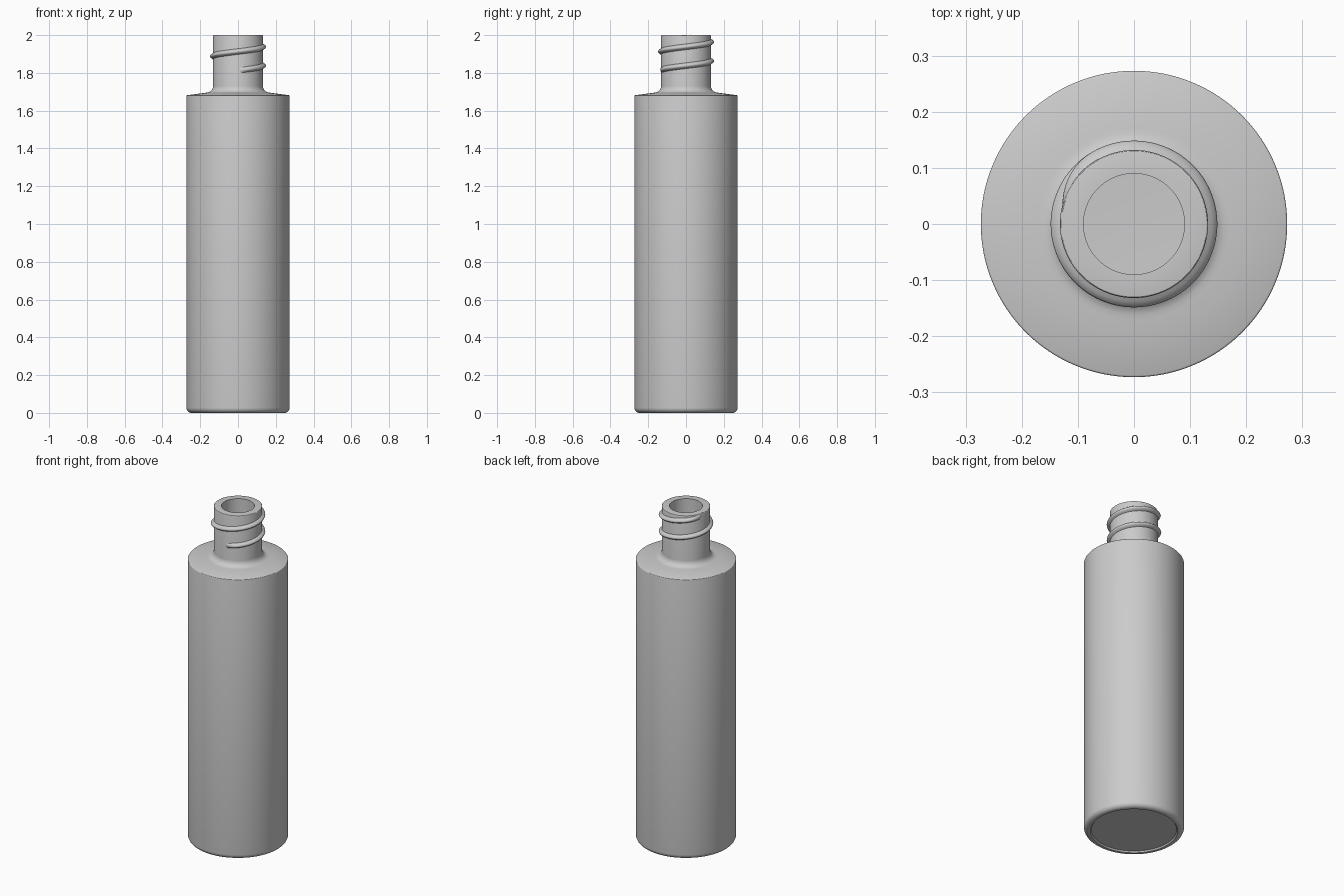
import bpy, bmesh, math

if "Cube" in bpy.data.objects:
    bpy.data.objects.remove(bpy.data.objects["Cube"])


def finish(bm, name, angle):
    bmesh.ops.recalc_face_normals(bm, faces=bm.faces)
    mesh = bpy.data.meshes.new(name)
    bm.to_mesh(mesh)
    bm.free()
    ob = bpy.data.objects.new(name, mesh)
    bpy.context.collection.objects.link(ob)
    bpy.ops.object.select_all(action='DESELECT')
    bpy.context.view_layer.objects.active = ob
    ob.select_set(True)
    bpy.ops.object.shade_smooth_by_angle(angle=math.radians(angle))
    return ob


def arc(cx, cz, r, a0, a1, n=6):
    return [(cx + r * math.cos(math.radians(a0 + (a1 - a0) * i / n)),
             cz + r * math.sin(math.radians(a0 + (a1 - a0) * i / n))) for i in range(n + 1)]


def lathe(name, profile, steps=128):
    bm = bmesh.new()
    vs = [bm.verts.new((r, 0, z)) for r, z in profile]
    es = [bm.edges.new(p) for p in zip(vs, vs[1:])]
    bmesh.ops.spin(bm, geom=vs + es, axis=(0, 0, 1), cent=(0, 0, 0),
                   angle=2 * math.pi, steps=steps)
    bmesh.ops.remove_doubles(bm, verts=bm.verts, dist=1e-5)
    return finish(bm, name, 30)


# Hollow bottle: recessed base, wall, shoulder, neck, then the inside surface
R, NECK, BORE = 0.273, 0.132, 0.09
outer = ([(0, 0.008), (0.232, 0.008), (0.238, 0)]
         + arc(R - 0.027, 0.027, 0.027, -90, 0)
         + arc(R - 0.004, 1.678, 0.004, 0, 80, 3)
         + [(0.20, 1.691)]
         + arc(NECK + 0.036, 1.731, 0.036, 275, 180)
         + arc(NECK - 0.004, 1.996, 0.004, 0, 90, 3))
inner = ([(BORE, 2.0), (BORE, 1.70)]
         + arc(0.20, 1.61, 0.03, 80, 0)
         + arc(0.20, 0.07, 0.03, 0, -90)
         + [(0, 0.04)])
lathe("bottle", outer + inner)

# Screw thread: rounded ridge swept along a helix, tapering at both ends
START, END, PITCH, Z0 = -90, 530, 0.1, 1.838
N = 220
bm = bmesh.new()
rings = []
for i in range(N + 1):
    deg = START + (END - START) * i / N
    a = math.radians(deg)
    fade = min(1, (deg - START) / 35, (END - deg) / 50)
    fade = math.sin(max(fade, 0.02) * math.pi / 2)
    z = Z0 + PITCH * deg / 360
    section = [(-0.003, -0.017), (0.006, -0.012), (0.014, -0.006), (0.0165, 0),
               (0.014, 0.006), (0.006, 0.012), (-0.003, 0.017)]
    ring = []
    for dr, dz in section:
        r = NECK - 0.003 + (dr + 0.003) * fade
        ring.append(bm.verts.new((r * math.cos(a), r * math.sin(a), z + dz)))
    rings.append(ring)
for p, q in zip(rings, rings[1:]):
    for k in range(len(p)):
        j = (k + 1) % len(p)
        bm.faces.new((p[k], p[j], q[j], q[k]))
bm.faces.new(rings[0])
bm.faces.new(rings[-1])
finish(bm, "screw_thread", 50)
